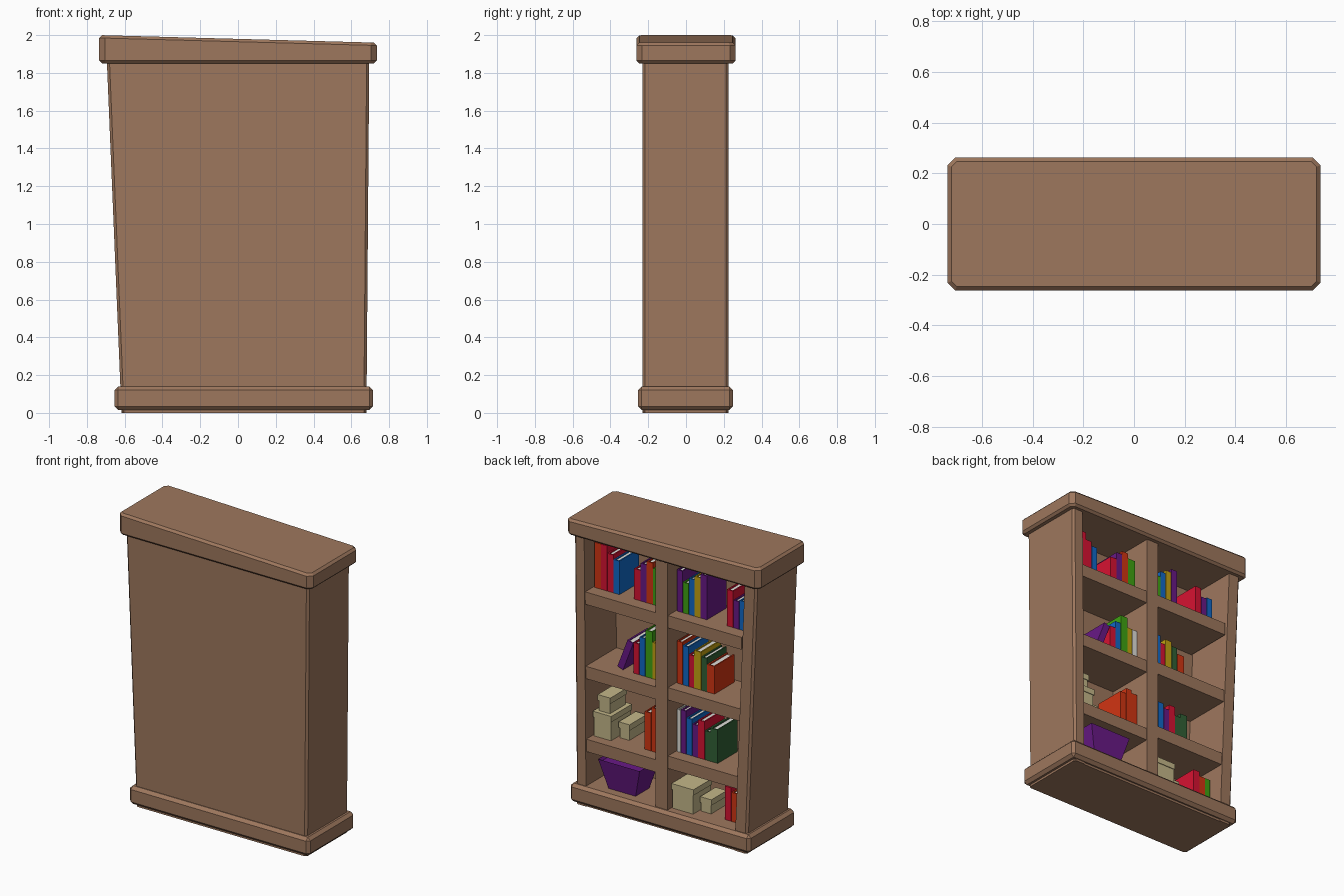
import bpy, bmesh, math
from mathutils import Matrix, Vector

if "Cube" in bpy.data.objects:
    bpy.data.objects.remove(bpy.data.objects["Cube"])

COLOURS = {
    "wood": (0.34, 0.185, 0.11), "crimson": (0.68, 0.006, 0.032),
    "orange_red": (0.64, 0.035, 0.006), "blue": (0.005, 0.14, 0.57),
    "green": (0.05, 0.36, 0.006), "yellow": (0.55, 0.36, 0.006),
    "purple": (0.14, 0.01, 0.24), "tan": (0.55, 0.47, 0.25),
    "dark_green": (0.03, 0.115, 0.035), "paper": (0.74, 0.73, 0.69),
}
MATS = {}
for name, c in COLOURS.items():
    MATS[name] = bpy.data.materials.new(name)
    MATS[name].diffuse_color = (*c, 1)


def add_box(bm, x, y, z, mat=0):
    """Box from (min, max) pairs; returns its vertices."""
    m = Matrix.Translation(((x[0] + x[1]) / 2, (y[0] + y[1]) / 2, (z[0] + z[1]) / 2)) @ \
        Matrix.Diagonal((x[1] - x[0], y[1] - y[0], z[1] - z[0], 1))
    vs = bmesh.ops.create_cube(bm, size=1, matrix=m)["verts"]
    for f in {f for v in vs for f in v.link_faces}:
        f.material_index = mat
    return vs


def finish(bm, name, *mats):
    bmesh.ops.recalc_face_normals(bm, faces=bm.faces[:])
    me = bpy.data.meshes.new(name)
    bm.to_mesh(me)
    bm.free()
    for m in mats:
        me.materials.append(MATS[m])
    ob = bpy.data.objects.new(name, me)
    bpy.context.collection.objects.link(ob)
    return ob


def box(name, x, y, z, mat="wood", bevel=0):
    bm = bmesh.new()
    add_box(bm, x, y, z)
    if bevel:
        bmesh.ops.bevel(bm, geom=bm.edges[:], offset=bevel, segments=1, affect='EDGES')
    return finish(bm, name, mat)


# Carcass: U-shaped plan (two sides and a closed panel), leaning outward with height
def plan(z):
    t = z / 1.88
    l, r = -0.617 - 0.078 * t, 0.68 + 0.015 * t
    li, ri, f, o, c = l + 0.09, r - 0.078, -0.23, 0.225, 0.014
    return [Vector((x, y, z)) for x, y in (
        (l, f + c), (l + c, f), (r - c, f), (r, f + c), (r, o - c), (r - c, o),
        (ri, o), (ri, -0.115), (li, -0.115), (li, o), (l + c, o), (l, o - c))]


bm = bmesh.new()
low, high = [[bm.verts.new(p) for p in plan(z)] for z in (0, 1.88)]
n = len(low)
for i in range(n):
    j = (i + 1) % n
    bm.faces.new((low[i], low[j], high[j], high[i]))
bm.faces.new(low[::-1])
bm.faces.new(high)
finish(bm, "carcass", "wood")

# Base moulding, foot plate and divider
box("base", (-0.655, 0.715), (-0.255, 0.25), (0.015, 0.14), bevel=0.02)
box("foot_plate", (-0.612, 0.675), (-0.225, 0.22), (0.0, 0.03))
box("divider", (-0.015, 0.077), (-0.14, 0.222), (0.1, 1.88))

# Sloping top
bm = bmesh.new()
for v in add_box(bm, (-0.735, 0.735), (-0.262, 0.262), (1.85, 2.0)):
    if v.co.z > 1.9 and v.co.x > 0:
        v.co.z = 1.96
up = [e for e in bm.edges if abs(e.verts[0].co.z - e.verts[1].co.z) > 0.08]
bmesh.ops.bevel(bm, geom=up, offset=0.03, segments=1, affect='EDGES')
caps = [e for e in bm.edges if abs(e.verts[0].co.z - e.verts[1].co.z) < 0.08]
bmesh.ops.bevel(bm, geom=caps, offset=0.015, segments=1, affect='EDGES')
finish(bm, "top", "wood")

# Shelves, three in each bay
FLOOR_A = (1.47, 0.96, 0.46, 0.14)
FLOOR_B = (1.475, 0.98, 0.51, 0.14)
for i in range(3):
    box(f"shelf_a{i}", (0.06, 0.64), (-0.14, 0.218), (FLOOR_A[i] - 0.085, FLOOR_A[i]))
    box(f"shelf_b{i}", (-0.575, 0.0), (-0.14, 0.218), (FLOOR_B[i] - 0.085, FLOOR_B[i]))


# Book: spine and two covers round a paper block
def book(x1, x0, z, h, colour, lean=0, y=(-0.085, 0.13)):
    bm = bmesh.new()
    w, t = x1 - x0 - 0.002, 0.009
    add_box(bm, (0, t), y, (0, h))
    add_box(bm, (w - t, w), y, (0, h))
    add_box(bm, (t, w - t), (y[1] - t, y[1]), (0, h))
    add_box(bm, (t, w - t), (y[0] + 0.01, y[1] - t), (0.008, h - 0.008), 1)
    bm.transform(Matrix.Translation((x0, 0, z)) @ Matrix.Rotation(math.radians(-lean), 4, 'Y'))
    finish(bm, "book_" + colour, colour, "paper")


# Each row: floor height, start x, then (thickness, height, colour), running to -x
ROWS = [
    (FLOOR_A[0], 0.605, ((.048, .31, "orange_red"), (.048, .31, "crimson"),
                         (.047, .26, "crimson"), (.047, .23, "blue"))),
    (FLOOR_A[0], 0.305, ((.05, .21, "crimson"), (.045, .26, "purple"),
                         (.05, .285, "orange_red"), (.06, .25, "green"))),
    (FLOOR_A[1], 0.31, ((.045, .21, "crimson"), (.045, .26, "blue"), (.055, .32, "green"),
                        (.04, .25, "yellow"), (.04, .25, "paper"))),
    (FLOOR_A[2], 0.225, ((.05, .26, "orange_red"), (.045, .30, "orange_red"),
                         (.045, .28, "orange_red"))),
    (FLOOR_B[0], -0.02, ((.045, .285, "purple"), (.045, .21, "green"), (.045, .25, "blue"),
                         (.045, .275, "yellow"), (.05, .30, "purple"))),
    (FLOOR_B[0], -0.40, ((.05, .25, "crimson"), (.045, .19, "purple"), (.045, .2, "blue"))),
    (FLOOR_B[1], -0.02, ((.045, .29, "orange_red"), (.045, .27, "blue"), (.04, .22, "crimson"),
                         (.055, .26, "yellow"), (.045, .23, "dark_green"),
                         (.058, .19, "orange_red"))),
    (FLOOR_B[2], -0.02, ((.03, .29, "paper"), (.042, .295, "purple"), (.045, .25, "blue"),
                         (.045, .22, "purple"), (.05, .26, "crimson"),
                         (.045, .2, "dark_green"), (.055, .23, "dark_green"))),
    (FLOOR_B[3], -0.385, ((.05, .23, "crimson"), (.045, .2, "orange_red"),
                          (.045, .2, "green"))),
]
for z, x, books in ROWS:
    for w, h, colour in books:
        book(x, x - w, z, h, colour)
        x -= w
# Leaning book
book(0.435, 0.388, FLOOR_A[1], 0.215, "purple", lean=21)


# Storage boxes with slightly wider lids
def carton(name, x, y, z, h):
    bm = bmesh.new()
    g = 0.005
    add_box(bm, (x[0] + g, x[1] - g), (y[0] + g, y[1] - g), (z, z + h - 0.03))
    add_box(bm, x, y, (z + h - 0.04, z + h))
    finish(bm, name, "tan")


carton("carton_large_a", (0.46, 0.6), (-0.07, 0.155), FLOOR_A[2], 0.17)
carton("carton_stacked", (0.485, 0.58), (-0.05, 0.13), FLOOR_A[2] + 0.17, 0.11)
carton("carton_small_a", (0.37, 0.452), (-0.1, 0.085), FLOOR_A[2], 0.11)
carton("carton_large_b", (-0.185, -0.02), (-0.02, 0.185), 0.14, 0.17)
carton("carton_small_b", (-0.275, -0.19), (-0.05, 0.118), 0.14, 0.1)

# Tapered bin with a sunken top
bm = bmesh.new()
for v in add_box(bm, (0.264, 0.47), (0.02, 0.17), (0.14, 0.34)):
    if v.co.z > 0.2:
        v.co.x += math.copysign(0.055, v.co.x - 0.367)
        v.co.y += math.copysign(0.035, v.co.y - 0.095)
lid = [f for f in bm.faces if f.normal.z > 0.9 or f.calc_center_median().z > 0.33]
bmesh.ops.inset_region(bm, faces=lid, thickness=0.015, depth=0)
bmesh.ops.translate(bm, verts=lid[0].verts[:], vec=(0, 0, -0.02))
finish(bm, "bin", "purple")

for m in bpy.data.materials:
    if m.users and not m.is_grease_pencil:
        m.use_nodes = True
        m.node_tree.nodes["Principled BSDF"].inputs["Base Color"].default_value = m.diffuse_color
